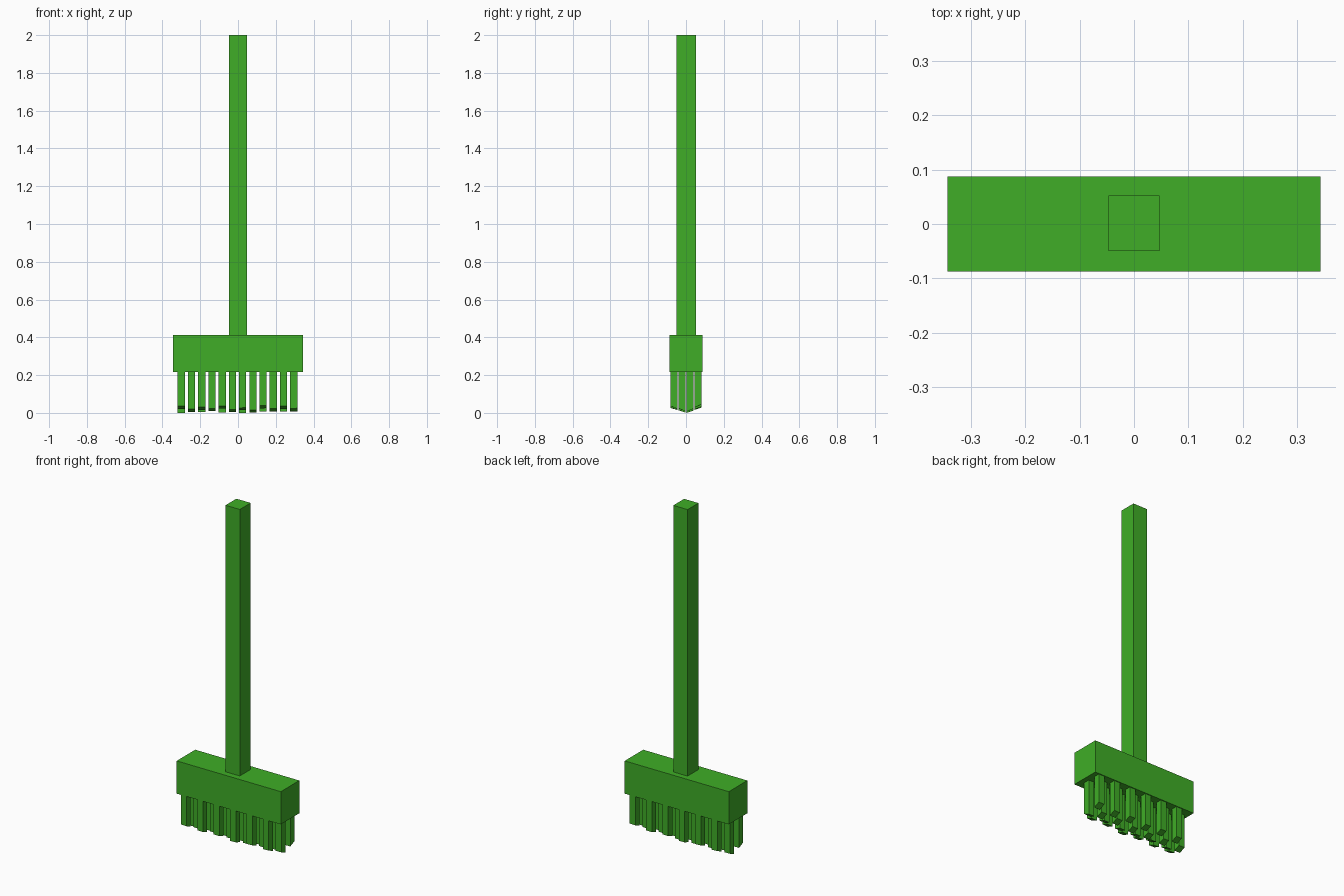
import bpy, random

if "Cube" in bpy.data.objects:
    bpy.data.objects.remove(bpy.data.objects["Cube"])

random.seed(4)
green = bpy.data.materials.new("green")
green.diffuse_color = (0.05, 0.42, 0.02, 1)
green.use_nodes = True
green.node_tree.nodes["Principled BSDF"].inputs["Base Color"].default_value = green.diffuse_color


def prism(name, x, y, hx, hy, top, bottom):
    """Box whose four bottom corners follow the function bottom(x, y)."""
    c = [(x - hx, y - hy), (x + hx, y - hy), (x + hx, y + hy), (x - hx, y + hy)]
    verts = [(a, b, bottom(a, b)) for a, b in c] + [(a, b, top) for a, b in c]
    faces = [(3, 2, 1, 0), (4, 5, 6, 7)]
    faces += [(i, (i + 1) % 4, (i + 1) % 4 + 4, i + 4) for i in range(4)]
    mesh = bpy.data.meshes.new(name)
    mesh.from_pydata(verts, [], faces)
    mesh.materials.append(green)
    obj = bpy.data.objects.new(name, mesh)
    bpy.context.collection.objects.link(obj)
    return obj


# Handle and head
prism("handle", 0, 0.001, 0.047, 0.051, 2.0, lambda a, b: 0.40)
prism("head", 0, 0, 0.343, 0.087, 0.412, lambda a, b: 0.217)

# Staggered bristles, tips sloping up towards the outer edges
for col in range(12):
    x = -0.3 + col * 0.0541
    for y in ((-0.063, 0.021) if col % 2 == 0 else (-0.021, 0.063)):
        lift = random.uniform(0, 0.012)
        prism("bristle", x, y, 0.019, 0.019, 0.23,
              lambda a, b: 0.0 + lift + 0.4 * abs(b) * (0.8 + abs(a)))

# Rest the lowest tip on the ground
bristles = [o for o in bpy.data.objects if o.name.startswith("bristle")]
low = min(v.co.z for o in bristles for v in o.data.vertices)
for o in bristles:
    for v in o.data.vertices:
        if v.co.z < 0.2:
            v.co.z -= low
